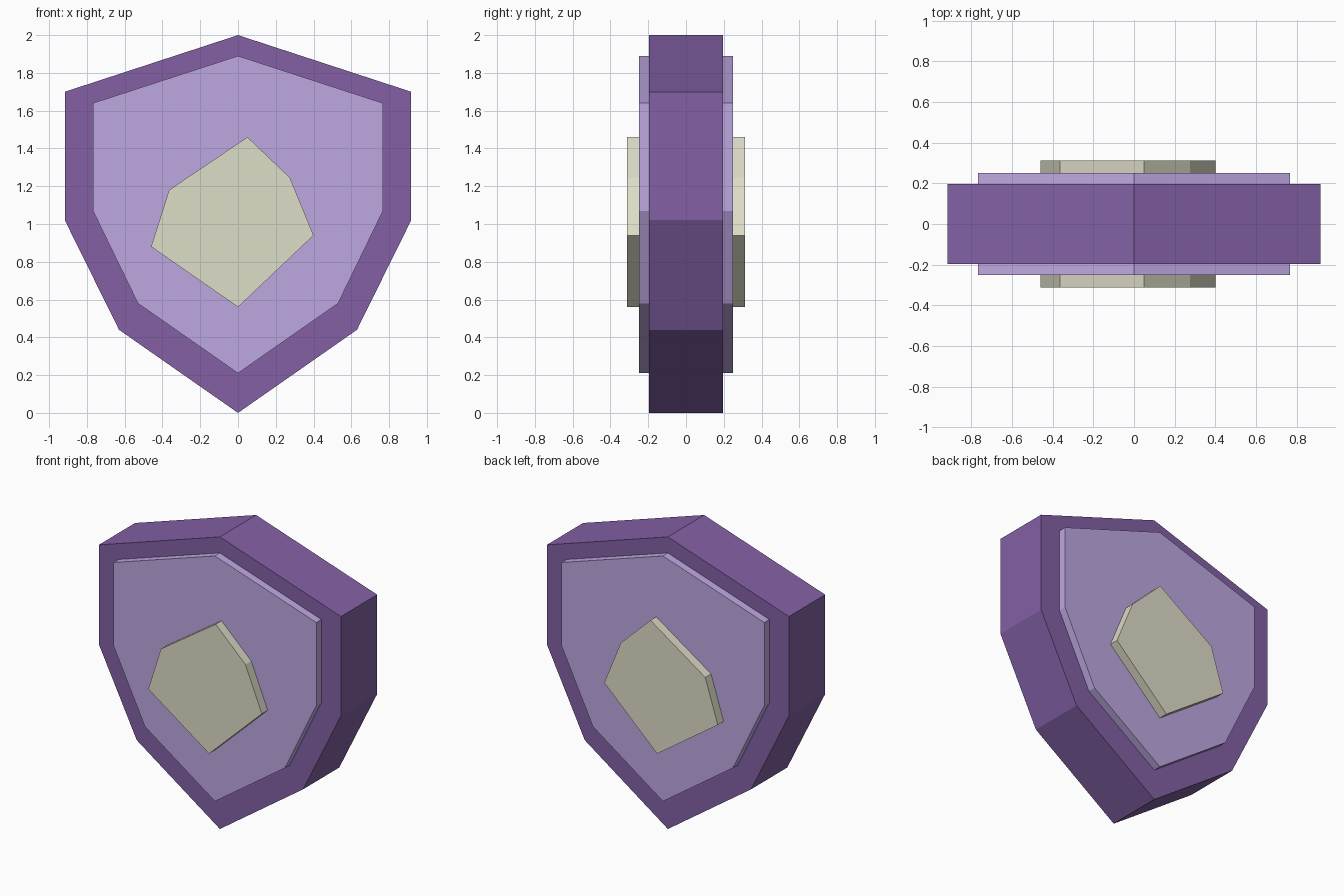
import bpy
import bmesh

cube = bpy.data.objects.get("Cube")
if cube:
    bpy.data.objects.remove(cube, do_unlink=True)


def material(name, rgb):
    """Flat material from an 0-255 sRGB colour."""
    linear = [((c / 255 + 0.055) / 1.055) ** 2.4 for c in rgb] + [1.0]
    mat = bpy.data.materials.new(name)
    mat.use_nodes = True
    mat.diffuse_color = linear
    mat.node_tree.nodes["Principled BSDF"].inputs["Base Color"].default_value = linear
    return mat


def slab(name, outline, half_depth, mat):
    """Extrude an x-z outline through y, equally to the front and back."""
    bm = bmesh.new()
    face = bm.faces.new([bm.verts.new((x, -half_depth, z)) for x, z in outline])
    ext = bmesh.ops.extrude_face_region(bm, geom=[face])["geom"]
    moved = [v for v in ext if isinstance(v, bmesh.types.BMVert)]
    bmesh.ops.translate(bm, verts=moved, vec=(0, 2 * half_depth, 0))
    bmesh.ops.recalc_face_normals(bm, faces=bm.faces)
    mesh = bpy.data.meshes.new(name)
    bm.to_mesh(mesh)
    bm.free()
    mesh.materials.append(mat)
    obj = bpy.data.objects.new(name, mesh)
    bpy.context.collection.objects.link(obj)
    return obj


def mirrored(half):
    """Close a right-hand outline, whose ends lie on x = 0, by mirroring it."""
    return half + [(-x, z) for x, z in reversed(half[1:-1])]


# Outer shield body
rim = mirrored([(0, 0), (0.63, 0.44), (0.917, 1.02), (0.917, 1.70), (0, 2)])
slab("shield_body", rim, 0.196, material("dark purple", (131, 96, 165)))

# Raised inner panel, showing on both sides
panel = mirrored([(0, 0.21), (0.53, 0.58), (0.768, 1.07), (0.768, 1.64), (0, 1.89)])
slab("inner_panel", panel, 0.25, material("lilac", (190, 168, 225)))

# Irregular central gem, showing on both sides
gem = [(0, 0.56), (0.40, 0.94), (0.275, 1.245), (0.05, 1.46),
       (-0.365, 1.18), (-0.46, 0.88)]
slab("center_gem", gem, 0.313, material("pale cream", (222, 221, 200)))
